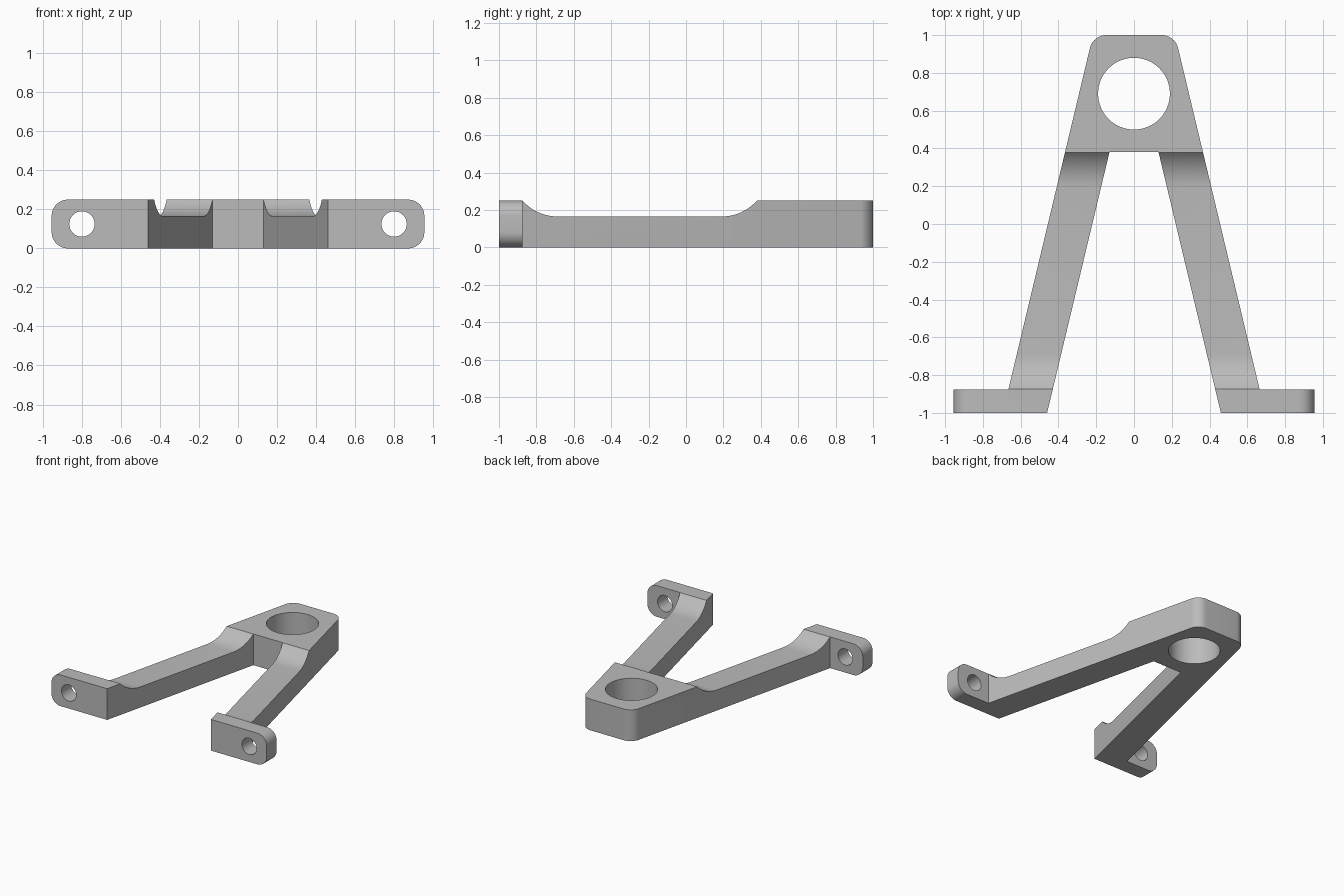
import bpy, bmesh, math
from mathutils import Vector

if "Cube" in bpy.data.objects:
    bpy.data.objects.remove(bpy.data.objects["Cube"])

HEIGHT = 0.25
FOOT_BACK = -0.875
HEAD_FRONT = 0.38
ARM_TOP = 0.165
SWEEP_R = 0.25

grey = bpy.data.materials.new("grey metal")
grey.diffuse_color = (0.5, 0.5, 0.5, 1)
grey.use_nodes = True
grey.node_tree.nodes["Principled BSDF"].inputs["Base Color"].default_value = grey.diffuse_color


def prism(name, points, direction):
    """Closed outline extruded along a direction."""
    bm = bmesh.new()
    face = bm.faces.new([bm.verts.new(p) for p in points])
    new = bmesh.ops.extrude_face_region(bm, geom=[face])["geom"]
    verts = [g for g in new if isinstance(g, bmesh.types.BMVert)]
    bmesh.ops.translate(bm, verts=verts, vec=Vector(direction))
    bmesh.ops.recalc_face_normals(bm, faces=bm.faces[:])
    mesh = bpy.data.meshes.new(name)
    bm.to_mesh(mesh)
    bm.free()
    mesh.materials.append(grey)
    obj = bpy.data.objects.new(name, mesh)
    bpy.context.collection.objects.link(obj)
    return obj


def round_edges(obj, test, size):
    """Round every edge whose two ends satisfy the test."""
    bm = bmesh.new()
    bm.from_mesh(obj.data)
    edges = [e for e in bm.edges if all(test(v.co) for v in e.verts)]
    bmesh.ops.bevel(bm, geom=edges, offset=size, offset_type='OFFSET',
                    segments=10, profile=0.5, affect='EDGES')
    bm.to_mesh(obj.data)
    bm.free()


def circle(radius, place, count=64):
    return [place(radius * math.cos(2 * math.pi * i / count),
                  radius * math.sin(2 * math.pi * i / count)) for i in range(count)]


# Bracket body: A-shaped plan with head, two arms and two feet
half = [(0.217, 1), (0.665, FOOT_BACK), (0.955, FOOT_BACK), (0.955, -1),
        (0.46, -1), (0.13, HEAD_FRONT)]
outline = half + [(-x, y) for x, y in reversed(half)]
body = prism("bracket", [(x, y, 0) for x, y in outline], (0, 0, HEIGHT))

# Rounded head corners (vertical edges)
for side in (-1, 1):
    round_edges(body, lambda c: c.y > 0.99 and c.x * side > 0.2, 0.068)

# Rounded foot ends (edges running front to back, top and bottom)
for side in (-1, 1):
    for z in (0, HEIGHT):
        round_edges(body, lambda c: c.x * side > 0.95 and abs(c.z - z) < 0.001, 0.083)

# Arm recess: flat floor with a concave sweep up to the foot and to the head
cos_rim = 1 - (HEIGHT - ARM_TOP) / SWEEP_R
rim = math.acos(cos_rim)
reach = SWEEP_R * math.sin(rim)
angles = [rim * i / 10 for i in range(13)]
sweep = [(SWEEP_R * math.sin(a), ARM_TOP + SWEEP_R * (1 - math.cos(a))) for a in angles]
front = [(FOOT_BACK + 0.001 + reach - s, z) for s, z in reversed(sweep)]
back = [(HEAD_FRONT - 0.001 - reach + s, z) for s, z in sweep]
cutters = [prism("arm_recess_cutter", [(-0.9, y, z) for y, z in front + back], (1.8, 0, 0))]

# Head bore and foot bolt holes
cutters.append(prism("head_bore_cutter",
                     circle(0.19, lambda u, v: (u, 0.69 + v, -0.1)), (0, 0, 0.5)))
for side in (-1, 1):
    cutters.append(prism("bolt_hole_cutter",
                         circle(0.065, lambda u, v: (0.8 * side + u, -1.1, 0.125 + v), 40),
                         (0, 0.3, 0)))

# Cut everything, then shade
bpy.context.view_layer.objects.active = body
body.select_set(True)
for cutter in cutters:
    cutter.hide_render = True
    mod = body.modifiers.new("cut", 'BOOLEAN')
    mod.operation = 'DIFFERENCE'
    mod.solver = 'EXACT'
    mod.object = cutter
    bpy.ops.object.modifier_apply(modifier=mod.name)
for cutter in cutters:
    bpy.data.objects.remove(cutter, do_unlink=True)
bpy.ops.object.shade_smooth_by_angle(angle=math.radians(25))
